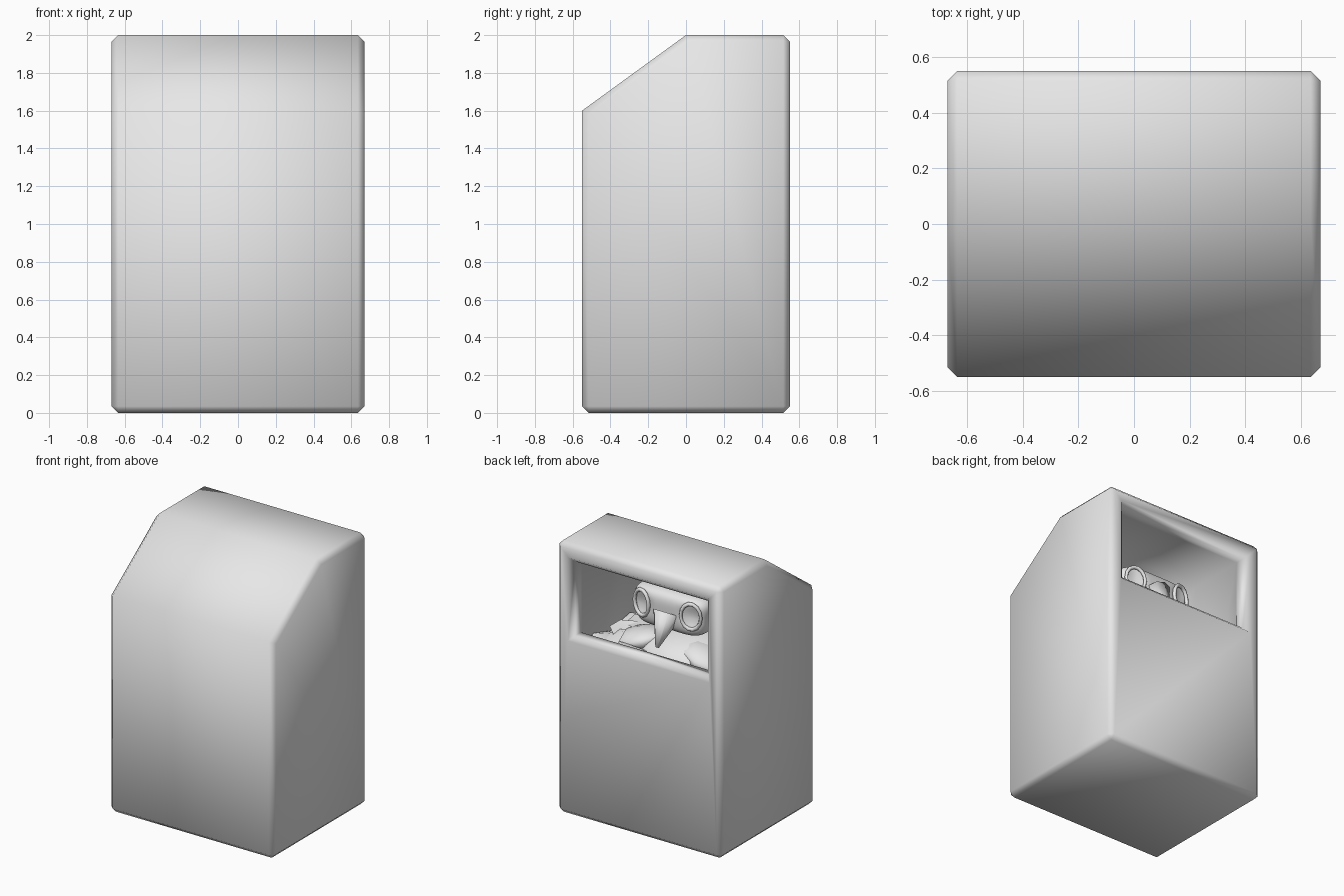
import bpy, bmesh, math, random
from mathutils import Vector, Matrix

random.seed(4)
cube = bpy.data.objects.get("Cube")
if cube:
    bpy.data.objects.remove(cube, do_unlink=True)

grey = bpy.data.materials.new("plain_grey")
grey.use_nodes = True
COLOUR = (0.8, 0.8, 0.8, 1)
grey.diffuse_color = COLOUR
grey.node_tree.nodes["Principled BSDF"].inputs["Base Color"].default_value = COLOUR


def make(name, bm):
    """Turn a bmesh into a smooth grey object."""
    for f in bm.faces:
        f.smooth = True
    mesh = bpy.data.meshes.new(name)
    bm.to_mesh(mesh)
    bm.free()
    mesh.materials.append(grey)
    obj = bpy.data.objects.new(name, mesh)
    bpy.context.collection.objects.link(obj)
    return obj


def ellipsoid(name, centre, radii, tilt=(0, 0, 0), segments=16):
    bm = bmesh.new()
    bmesh.ops.create_uvsphere(bm, u_segments=segments, v_segments=segments // 2, radius=1)
    obj = make(name, bm)
    obj.location, obj.scale, obj.rotation_euler = centre, radii, tilt
    return obj


# Cabinet: side profile pushed across the width, square edges chamfered
HALF, DEPTH = 0.67, 0.55
profile = [(-DEPTH, 0), (DEPTH, 0), (DEPTH, 2), (0, 2), (-DEPTH, 1.6)]
bm = bmesh.new()
side = bm.faces.new([bm.verts.new((-HALF, y, z)) for y, z in profile])
ext = bmesh.ops.extrude_face_region(bm, geom=[side])
for v in ext["geom"]:
    if isinstance(v, bmesh.types.BMVert):
        v.co.x = HALF
bmesh.ops.recalc_face_normals(bm, faces=bm.faces)
square = [e for e in bm.edges if e.calc_face_angle() > math.radians(60)]
bmesh.ops.bevel(bm, geom=square, offset=0.035, segments=1, affect='EDGES', profile=0.5)

# Opening in the back: inset, chamfer the rim, then step inward to hollow it
bm.normal_update()
back = max((f for f in bm.faces if f.normal.y > 0.9), key=lambda f: f.calc_area())
bmesh.ops.inset_individual(bm, faces=[back], thickness=0.06)


def shape(face, y, half, bottom, top):
    mid = face.calc_center_median().z
    for v in face.verts:
        v.co = Vector((math.copysign(half, v.co.x), y, top if v.co.z > mid else bottom))


shape(back, DEPTH, 0.575, 1.285, 1.9)
for ring in [(0.515, 0.54, 1.32, 1.865), (0.45, 0.54, 1.32, 1.865),
             (0.44, 0.54, 0.1, 1.865), (0.02, 0.54, 0.1, 1.865),
             (-0.44, 0.54, 0.1, 1.53)]:
    res = bmesh.ops.extrude_discrete_faces(bm, faces=[back])
    back = res["faces"][0]
    shape(back, *ring)
make("cabinet", bm)

# Crumpled heap filling the inside
bm = bmesh.new()
bmesh.ops.create_grid(bm, x_segments=9, y_segments=8, size=1)
for v in bm.verts:
    x, y = v.co.x, v.co.y
    v.co = Vector((x * 0.53, y * 0.43, 1.22 + random.uniform(-0.04, 0.05)))
make("heap", bm)

# Animal resting on the heap, looking out of the opening
ellipsoid("body", (-0.08, 0.02, 1.2), (0.4, 0.36, 0.17))
for s in (-1, 1):
    ellipsoid("shoulder", (s * 0.27 - 0.02, 0.17, 1.25), (0.19, 0.16, 0.08), (0, s * 0.3, 0), 10)

# Head: rounded block with eye sockets pressed in
bm = bmesh.new()
bmesh.ops.create_cube(bm, size=2)
bmesh.ops.subdivide_edges(bm, edges=bm.edges, cuts=15, use_grid_fill=True)
for v in bm.verts:
    r = sum(abs(c) ** 4 for c in v.co) ** 0.25
    p = v.co / r
    p = Vector((p.x * 0.29, p.y * 0.16, p.z * 0.145))
    p.x *= 1 + 0.5 * p.z
    p.z -= 0.25 * p.x * p.x if p.z < 0 else 0
    d = math.hypot((abs(p.x) - 0.2) / 0.075, (p.z - 0.02) / 0.09)
    if p.y > 0:
        p.y -= 0.03 * max(0, 1 - d * d)
    v.co = p + Vector((-0.01, 0.1, 1.535))
make("head", bm)

# Raised rims round the sockets
for s in (-1, 1):
    bpy.ops.mesh.primitive_torus_add(major_segments=14, minor_segments=6,
                                     major_radius=0.085, minor_radius=0.014)
    rim = bpy.context.object
    rim.name = "eye_rim"
    rim.location = (s * 0.2 - 0.01, 0.245, 1.555)
    rim.scale = (0.85, 1.1, 1)
    rim.rotation_euler = (math.radians(90), 0, -s * 0.25)
    rim.data.materials.append(grey)
    for p in rim.data.polygons:
        p.use_smooth = True

# Beak: tapered cone leaning down and outward
bm = bmesh.new()
bmesh.ops.create_cone(bm, cap_ends=True, segments=10, radius1=0.1, radius2=0.012, depth=0.24)
beak = make("beak", bm)
beak.location = (-0.01, 0.29, 1.42)
beak.rotation_euler = Vector((0, 0.5, -0.85)).to_track_quat('Z', 'Y').to_euler()

# Loose scraps lying beside the animal
for i in range(5):
    bm = bmesh.new()
    bmesh.ops.create_circle(bm, cap_ends=True, segments=6, radius=0.11)
    bmesh.ops.poke(bm, faces=bm.faces[:])
    for v in bm.verts:
        v.co.z += random.uniform(-0.03, 0.03)
    scrap = make("scrap", bm)
    scrap.location = (0.4 - 0.03 * i, 0.3 - 0.13 * i, 1.27 + 0.01 * i)
    scrap.rotation_euler = (random.uniform(-0.3, 0.3), random.uniform(-0.3, 0.3), i)
